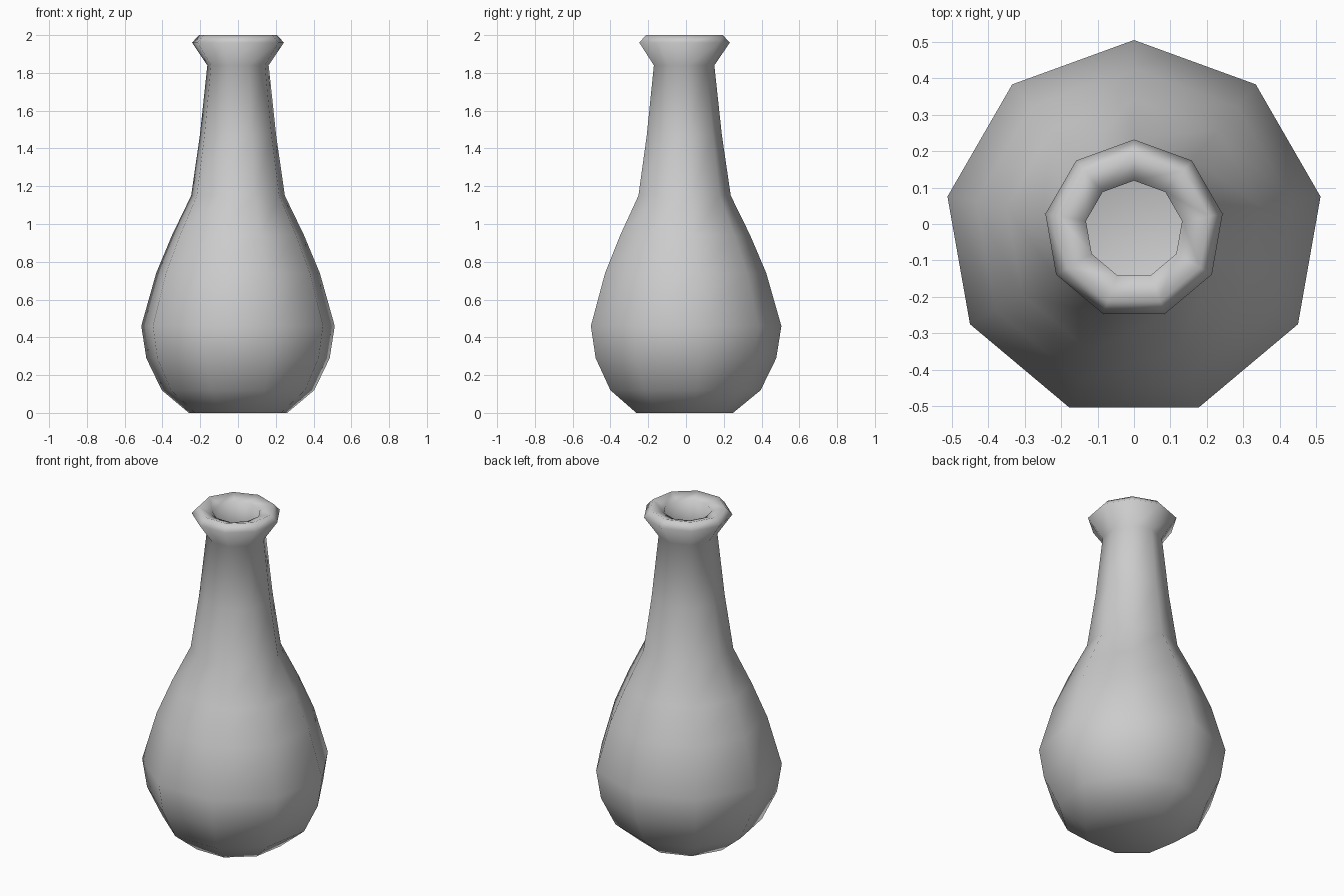
import bpy
import bmesh
from math import radians, cos, sin

if "Cube" in bpy.data.objects:
    bpy.data.objects.remove(bpy.data.objects["Cube"])

SIDES = 9
Y_OFFSET = -0.015  # a nine-sided ring with a corner at +y is not symmetric in y

# Radius and height, from the foot up the outside, over the lip, down the inside
OUTSIDE = [(0.264, 0.0), (0.41, 0.12), (0.493, 0.29), (0.52, 0.46),
           (0.44, 0.74), (0.355, 0.94), (0.252, 1.15), (0.205, 1.47),
           (0.165, 1.84)]
LIP = [(0.247, 1.96), (0.21, 2.0), (0.134, 1.975)]
INSIDE = [(0.136, 1.84), (0.175, 1.47), (0.222, 1.15), (0.325, 0.94),
          (0.41, 0.74), (0.488, 0.46), (0.463, 0.29), (0.385, 0.135),
          (0.25, 0.03)]


def ring(bm, radius, z):
    angles = [radians(90 + i * 360 / SIDES) for i in range(SIDES)]
    return [bm.verts.new((radius * cos(a), radius * sin(a) + Y_OFFSET, z)) for a in angles]


def lathe(name, profile):
    bm = bmesh.new()
    rings = [ring(bm, r, z) for r, z in profile]
    for low, high in zip(rings, rings[1:]):
        for i in range(SIDES):
            j = (i + 1) % SIDES
            bm.faces.new((low[i], low[j], high[j], high[i]))
    # Close the foot underneath and the floor inside
    bm.faces.new(rings[0][::-1])
    bm.faces.new(rings[-1])
    bmesh.ops.recalc_face_normals(bm, faces=bm.faces[:])
    for face in bm.faces:
        face.smooth = True
    mesh = bpy.data.meshes.new(name)
    bm.to_mesh(mesh)
    bm.free()
    obj = bpy.data.objects.new(name, mesh)
    bpy.context.collection.objects.link(obj)
    return obj


# Hollow vase with a flared lip
lathe("vase", OUTSIDE + LIP + INSIDE)
